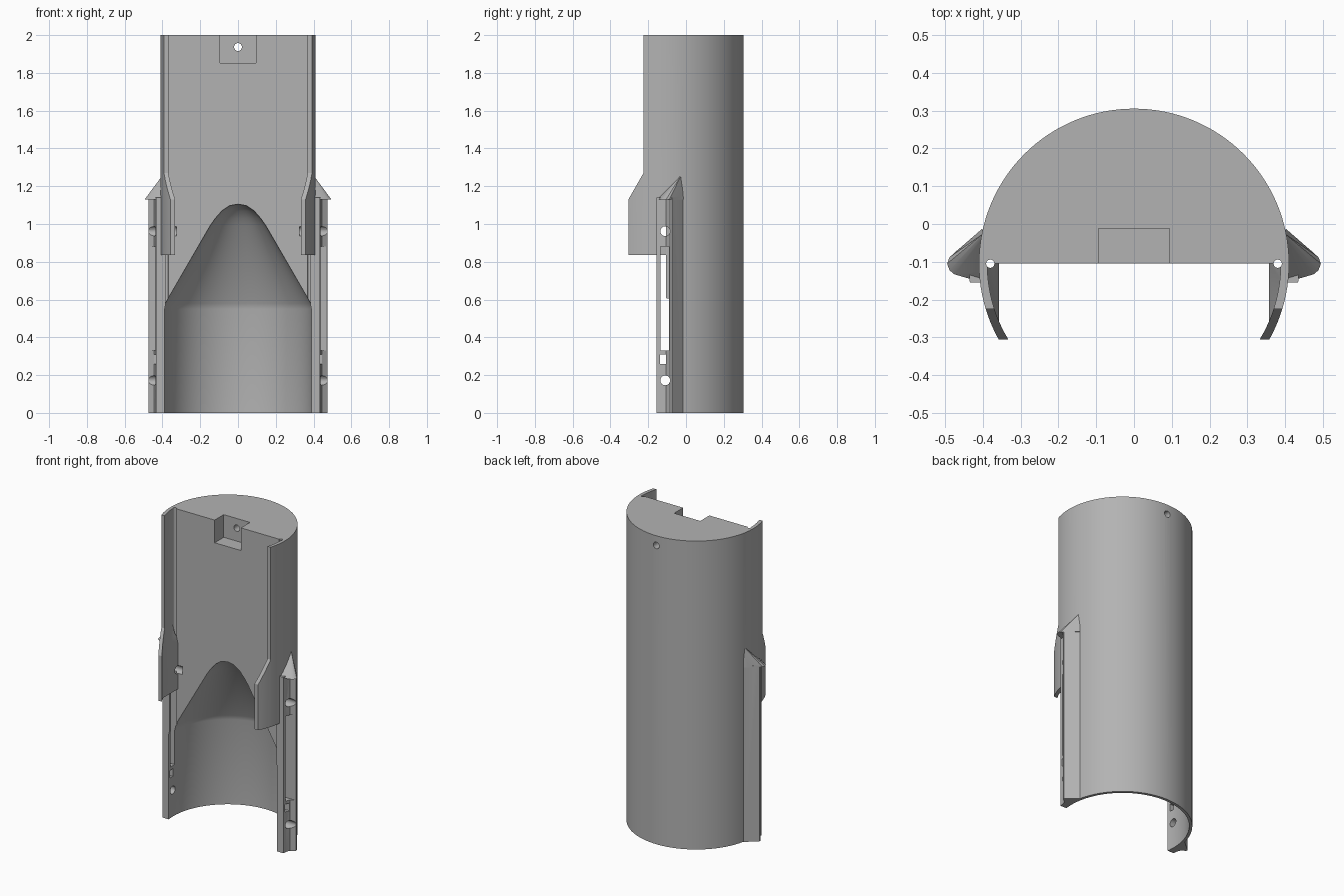
import bpy, bmesh, math
from mathutils import Vector

if "Cube" in bpy.data.objects:
    bpy.data.objects.remove(bpy.data.objects["Cube"])

AXIS_Y = -0.105
OUTER, INNER = 0.41, 0.388

grey = bpy.data.materials.new("plain grey")
grey.use_nodes = True
grey.diffuse_color = (0.45, 0.45, 0.45, 1)
grey.node_tree.nodes["Principled BSDF"].inputs["Base Color"].default_value = (0.45, 0.45, 0.45, 1)


def make(name, bm):
    bmesh.ops.recalc_face_normals(bm, faces=bm.faces)
    mesh = bpy.data.meshes.new(name)
    bm.to_mesh(mesh)
    bm.free()
    mesh.materials.append(grey)
    ob = bpy.data.objects.new(name, mesh)
    bpy.context.collection.objects.link(ob)
    return ob


def prism(name, points, axis, lo, hi):
    """Extrude a 2D outline along an axis."""
    place = {"x": lambda a, b, t: (t, a, b),
             "y": lambda a, b, t: (a, t, b),
             "z": lambda a, b, t: (a, b, t)}[axis]
    bm = bmesh.new()
    low = [bm.verts.new(place(a, b, lo)) for a, b in points]
    top = [bm.verts.new(place(a, b, hi)) for a, b in points]
    bm.faces.new(low)
    bm.faces.new(top)
    for i in range(len(points)):
        j = (i + 1) % len(points)
        bm.faces.new((low[i], low[j], top[j], top[i]))
    return make(name, bm)


def arc(cx, cy, r, start, end, n):
    steps = [math.radians(start + (end - start) * i / n) for i in range(n + 1)]
    return [(cx + r * math.cos(t), cy + r * math.sin(t)) for t in steps]


def circle(cx, cy, r, n=24):
    return arc(cx, cy, r, 0, 360, n)[:-1]


def rect(a0, a1, b0, b1):
    return [(a0, b0), (a1, b0), (a1, b1), (a0, b1)]


def flip(points, side):
    return [(a * side, b) for a, b in points]


def lathe(name, profile, n):
    """Closed solid of revolution; the first and last points lie on the axis."""
    bm = bmesh.new()
    ends = [bm.verts.new((0, AXIS_Y, z)) for r, z in (profile[0], profile[-1])]
    rings = [[bm.verts.new((x, y, z)) for x, y in circle(0, AXIS_Y, r, n)]
             for r, z in profile[1:-1]]
    for i in range(n):
        j = (i + 1) % n
        bm.faces.new((ends[0], rings[0][j], rings[0][i]))
        bm.faces.new((ends[1], rings[-1][i], rings[-1][j]))
        for a, b in zip(rings, rings[1:]):
            bm.faces.new((a[i], a[j], b[j], b[i]))
    return make(name, bm)


def combine(target, tool, operation="DIFFERENCE"):
    """Apply a boolean and discard the tool."""
    tool.hide_render = True
    mod = target.modifiers.new("boolean", "BOOLEAN")
    mod.operation, mod.solver, mod.object = operation, "EXACT", tool
    bpy.context.view_layer.objects.active = target
    bpy.ops.object.modifier_apply(modifier=mod.name)
    bpy.data.objects.remove(tool)


# Main tube, trimmed at the front to the stepped flap outline
body = prism("tube_body", circle(0, AXIS_Y, OUTER, 128), "z", 0, 2)
combine(body, prism("front_trim", [
    (-1, -0.1), (-0.155, -0.1), (-0.155, 0.835), (-0.305, 0.835), (-0.305, 1.13),
    (-0.225, 1.27), (-0.225, 2.1), (-1, 2.1)], "x", -1, 1))

# Front channel up to the flat face, leaving thicker pads on the lower flaps
channel = prism("channel", arc(0, AXIS_Y, INNER, 180, 360, 64), "z", -0.1, 2.1)
pad = [(0.357, 0.835), (0.357, 1.13), (0.392, 1.27), (0.5, 1.27), (0.5, 0.835)]
for side in (-1, 1):
    combine(channel, prism("flap_pad", flip(pad, side), "y", -0.6, 0.1))
combine(body, channel)

# Round-nosed hollow in the lower half
combine(body, lathe("nose_hollow", [
    (0, -0.1), (0.392, -0.1), (0.392, 0.55), (0.385, 0.58), (0.148, 0.99), (0.12, 1.03),
    (0.085, 1.07), (0.045, 1.097), (0, 1.105)], 128))

# Side rails with a concave groove and a pointed cap
rail = [(0.397, -0.155), (0.434, -0.155), (0.436, -0.13), (0.445, -0.105),
        (0.474, -0.085), (0.474, -0.075), (0.402, -0.015), (0.395, -0.03)]
cap = [(0.397, -0.15), (0.41, -0.152), (0.475, -0.133), (0.488, -0.122), (0.494, -0.105),
       (0.488, -0.088), (0.402, -0.013), (0.395, -0.03)]
for side in (-1, 1):
    combine(body, prism("rail", flip(rail, side), "z", 0, 1.14), "UNION")
    bm = bmesh.new()
    base = [bm.verts.new((x, y, 1.13)) for x, y in flip(cap, side)]
    bm.faces.new(base)
    apex = bm.verts.new((0.398 * side, -0.025, 1.26))
    for i in range(len(base)):
        bm.faces.new((base[i], base[(i + 1) % len(base)], apex))
    combine(body, make("rail_cap", bm), "UNION")

# Side holes, long slots and vertical rod holes
for side in (-1, 1):
    for name, outline, depth in (
            ("upper_hole", circle(-0.11, 0.962, 0.026), 0.325),
            ("lower_hole", circle(-0.11, 0.172, 0.026), 0.36),
            ("long_slot", rect(-0.135, -0.09, 0.33, 0.88), 0.37),
            ("small_slot", rect(-0.138, -0.107, 0.26, 0.31), 0.36)):
        lo, hi = sorted((depth * side, 0.6 * side))
        combine(body, prism(name, outline, "x", lo, hi))
    combine(body, prism("rod_hole", circle(0.38 * side, AXIS_Y, 0.011, 16), "z", 0.4, 2.1))

# Top pocket with a hole through to the back
combine(body, prism("pocket", rect(-0.094, 0.094, -0.3, -0.012), "z", 1.853, 2.1))
combine(body, prism("back_hole", circle(0, 1.937, 0.021), "y", -0.1, 0.5))

bpy.ops.object.select_all(action="DESELECT")
body.select_set(True)
bpy.context.view_layer.objects.active = body
bpy.ops.object.shade_smooth_by_angle(angle=math.radians(25))
